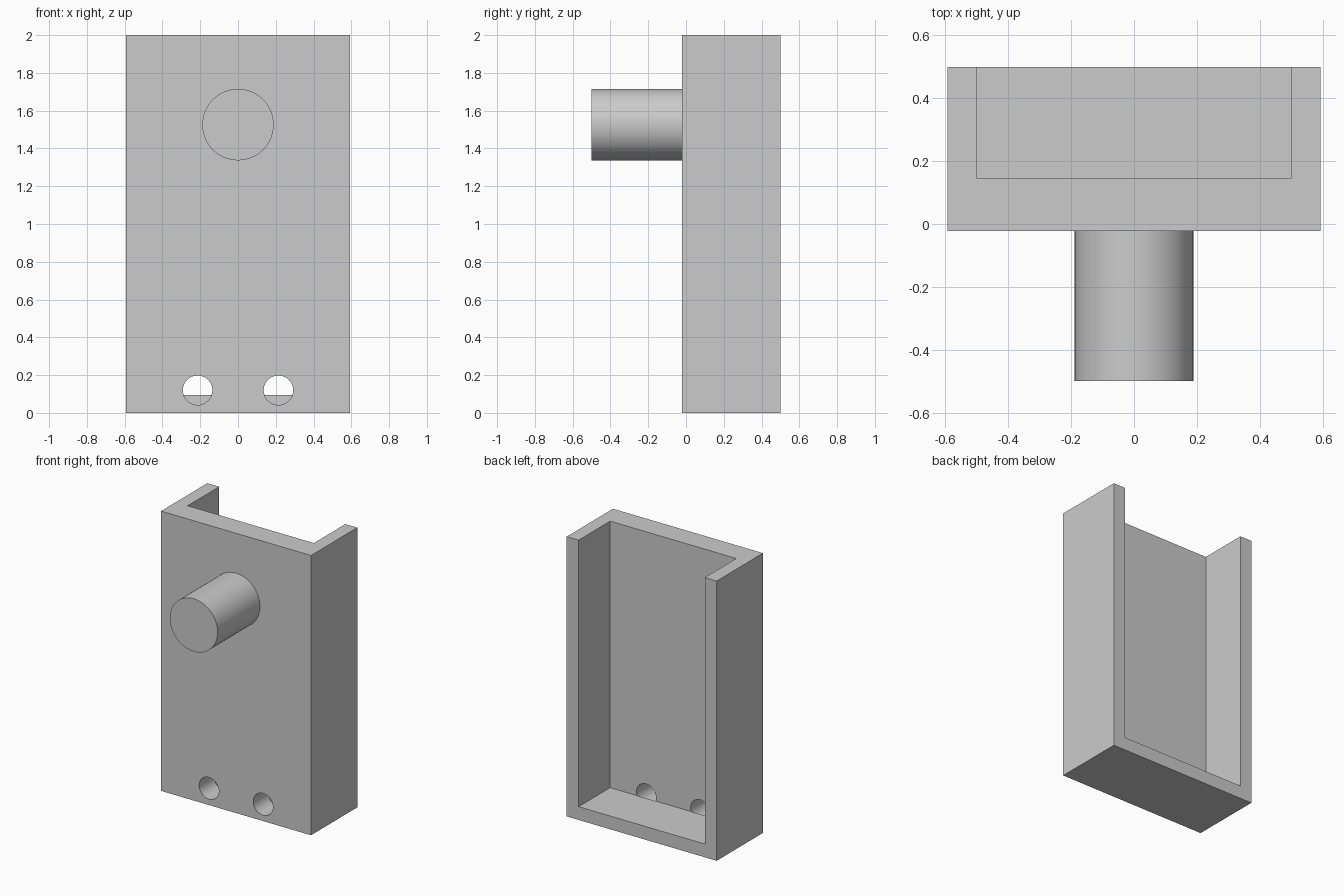
import bpy
import math

if "Cube" in bpy.data.objects:
    bpy.data.objects.remove(bpy.data.objects["Cube"], do_unlink=True)

# Overall dimensions
HALF_W, HEIGHT = 0.593, 2.0
FRONT, BACK = -0.022, 0.5
INNER_HALF_W, INNER_Y, FLOOR = 0.499, 0.144, 0.095

grey = bpy.data.materials.new("light_grey")
grey.use_nodes = True
colour = (0.6, 0.6, 0.6, 1)
grey.diffuse_color = colour
grey.node_tree.nodes["Principled BSDF"].inputs["Base Color"].default_value = colour


def box(name, low, high):
    centre = [(a + b) / 2 for a, b in zip(low, high)]
    bpy.ops.mesh.primitive_cube_add(size=1, location=centre)
    ob = bpy.context.object
    ob.name = name
    ob.scale = [b - a for a, b in zip(low, high)]
    bpy.ops.object.transform_apply(location=True, rotation=True, scale=True)
    ob.data.materials.append(grey)
    return ob


def rod(name, x, z, radius, y0, y1):
    bpy.ops.mesh.primitive_cylinder_add(
        vertices=64, radius=radius, depth=y1 - y0,
        location=(x, (y0 + y1) / 2, z), rotation=(math.pi / 2, 0, 0))
    ob = bpy.context.object
    ob.name = name
    bpy.ops.object.transform_apply(location=True, rotation=True, scale=True)
    ob.data.materials.append(grey)
    return ob


def cut(target, cutter):
    cutter.hide_render = True
    mod = target.modifiers.new("cut", "BOOLEAN")
    mod.operation = "DIFFERENCE"
    mod.solver = "EXACT"
    mod.object = cutter
    bpy.context.view_layer.objects.active = target
    bpy.ops.object.modifier_apply(modifier=mod.name)
    bpy.data.objects.remove(cutter, do_unlink=True)


def smooth(ob):
    bpy.ops.object.select_all(action="DESELECT")
    ob.select_set(True)
    bpy.context.view_layer.objects.active = ob
    bpy.ops.object.shade_smooth_by_angle(angle=math.radians(30))


# Tray: a block hollowed out from the back and open at the top
tray = box("tray", (-HALF_W, FRONT, 0), (HALF_W, BACK, HEIGHT))
cut(tray, box("hollow", (-INNER_HALF_W, INNER_Y, FLOOR),
              (INNER_HALF_W, BACK + 0.2, HEIGHT + 0.2)))

# Two round holes through the front panel, stopping at the floor
for side in (-1, 1):
    cut(tray, rod("hole", side * 0.214, 0.12, 0.078, FRONT - 0.1, INNER_Y + 0.001))
smooth(tray)

# Peg standing out of the front panel
peg = rod("peg", 0, 1.526, 0.189, -0.5, FRONT)
smooth(peg)
